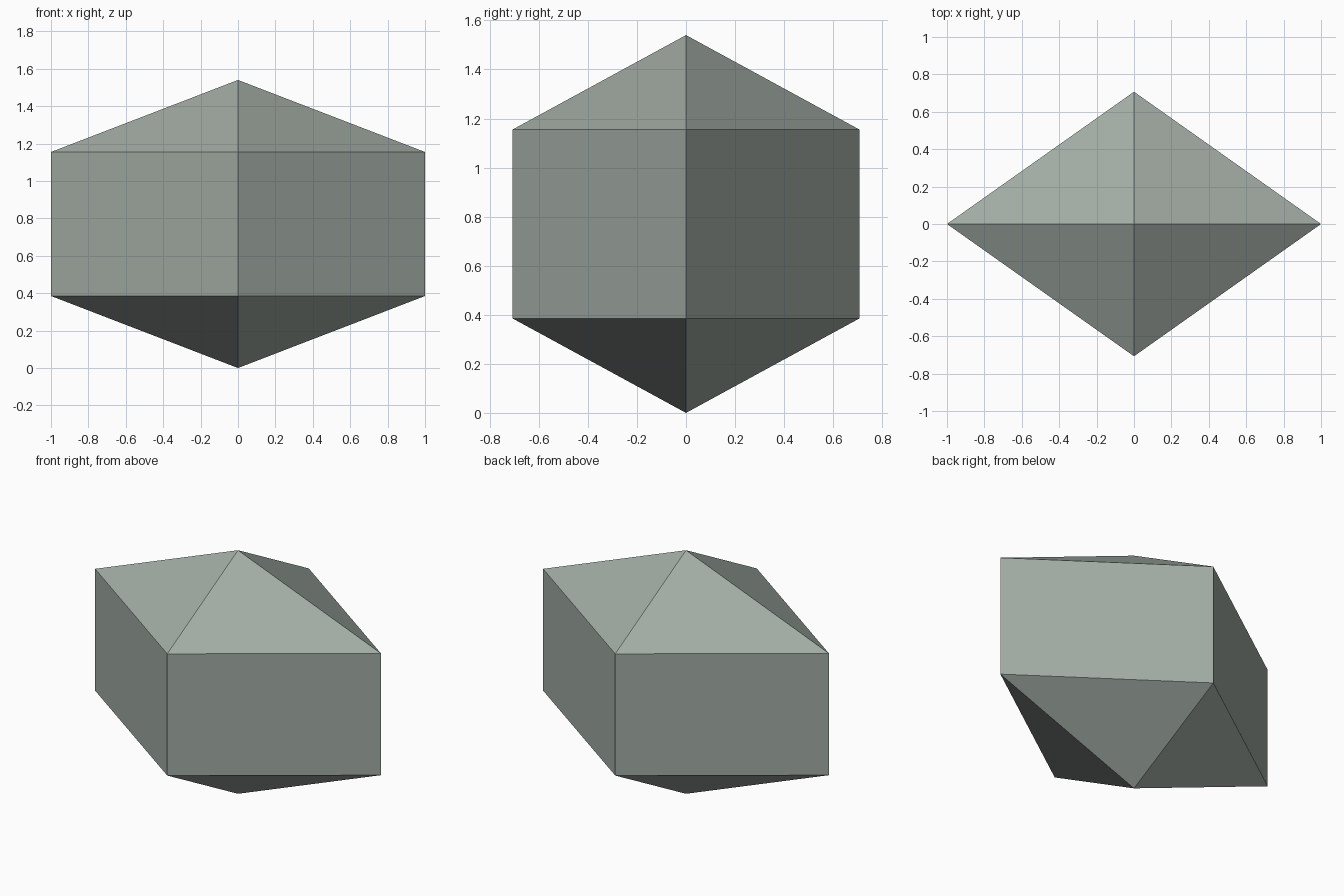
import bpy
import bmesh

HALF_X, HALF_Y = 1.0, 0.707
WALL_BOTTOM, WALL_TOP, APEX = 0.385, 1.155, 1.54

cube = bpy.data.objects.get("Cube")
if cube:
    bpy.data.objects.remove(cube, do_unlink=True)

# Grey-green stone
stone = bpy.data.materials.new("grey_green")
stone.use_nodes = True
colour = (0.36, 0.41, 0.37, 1.0)
stone.diffuse_color = colour
stone.node_tree.nodes["Principled BSDF"].inputs["Base Color"].default_value = colour

# Rhombic prism with a pyramid on each end
bm = bmesh.new()
outline = [(HALF_X, 0), (0, HALF_Y), (-HALF_X, 0), (0, -HALF_Y)]
lower = [bm.verts.new((x, y, WALL_BOTTOM)) for x, y in outline]
upper = [bm.verts.new((x, y, WALL_TOP)) for x, y in outline]
bottom_tip = bm.verts.new((0, 0, 0))
top_tip = bm.verts.new((0, 0, APEX))
for i in range(len(outline)):
    j = (i + 1) % len(outline)
    bm.faces.new((lower[i], lower[j], upper[j], upper[i]))
    bm.faces.new((upper[i], upper[j], top_tip))
    bm.faces.new((lower[j], lower[i], bottom_tip))
bmesh.ops.recalc_face_normals(bm, faces=bm.faces)

mesh = bpy.data.meshes.new("crystal")
bm.to_mesh(mesh)
bm.free()
mesh.materials.append(stone)
bpy.context.collection.objects.link(bpy.data.objects.new("crystal", mesh))
